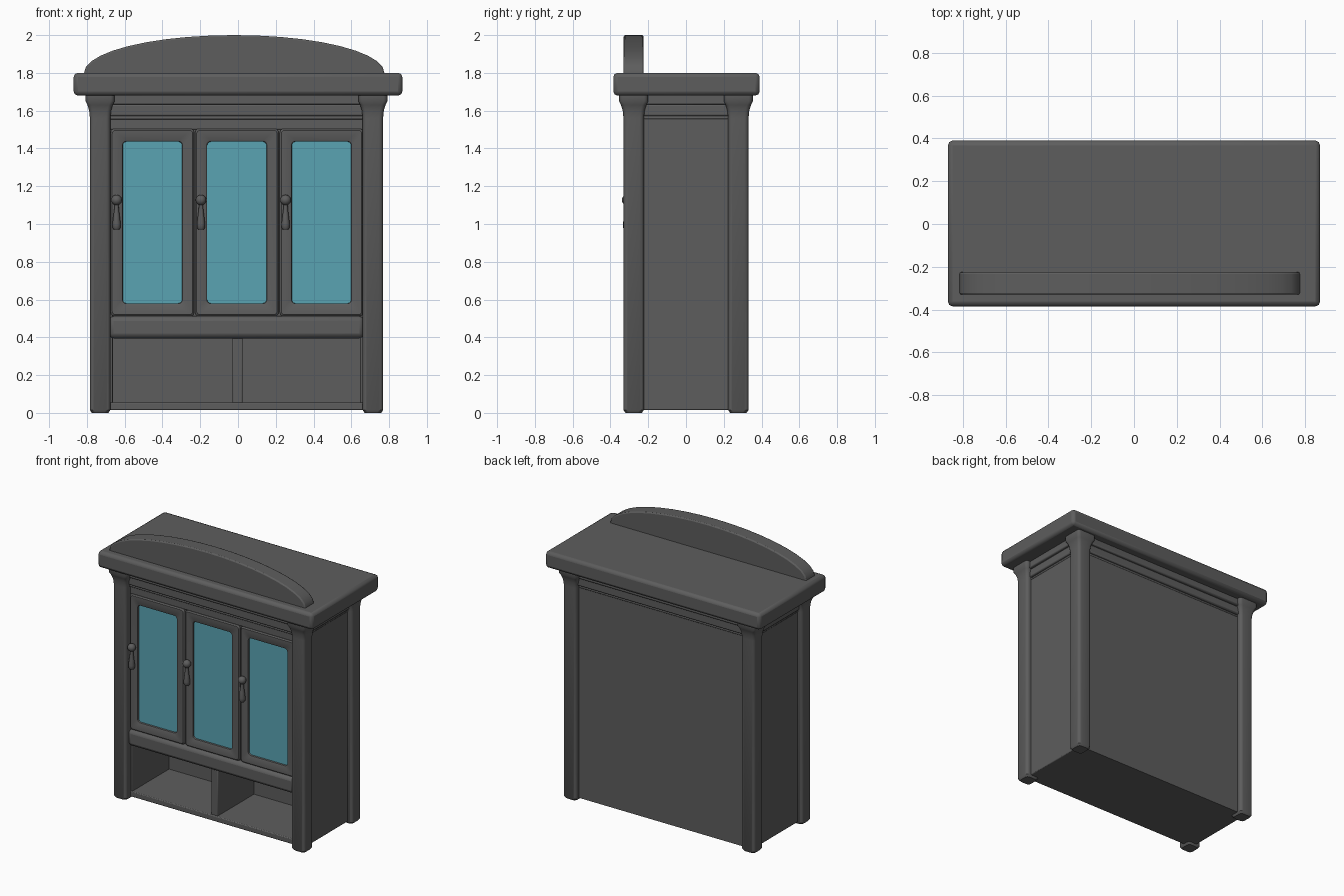
import bpy, bmesh
from math import sin, cos, pi, sqrt, radians

default = bpy.data.objects.get("Cube")
if default:
    bpy.data.objects.remove(default, do_unlink=True)

CX = -0.008  # centre line of the cabinet body


def material(name, rgb):
    m = bpy.data.materials.new(name)
    m.use_nodes = True
    m.diffuse_color = (*rgb, 1)
    m.node_tree.nodes["Principled BSDF"].inputs["Base Color"].default_value = (*rgb, 1)
    return m


GREY = material("dark grey", (0.11, 0.11, 0.11))
GLASS = material("teal glass", (0.1, 0.37, 0.45))


def finish(bm, name, bevel=0, segments=2):
    bmesh.ops.recalc_face_normals(bm, faces=bm.faces)
    mesh = bpy.data.meshes.new(name)
    bm.to_mesh(mesh)
    bm.free()
    obj = bpy.data.objects.new(name, mesh)
    bpy.context.collection.objects.link(obj)
    mesh.materials.append(GREY)
    mesh.materials.append(GLASS)
    bpy.ops.object.select_all(action="DESELECT")
    obj.select_set(True)
    bpy.context.view_layer.objects.active = obj
    if bevel:
        mod = obj.modifiers.new("rounded edges", "BEVEL")
        mod.width, mod.segments = bevel, segments
        mod.limit_method, mod.angle_limit = "ANGLE", radians(40)
    bpy.ops.object.shade_smooth_by_angle(angle=radians(35))
    return obj


def box(name, x, y, z, bevel=0.006):
    bm = bmesh.new()
    bmesh.ops.create_cube(bm, size=1)
    for v in bm.verts:
        v.co = [a + (c + 0.5) * (b - a) for c, (a, b) in zip(v.co, (x, y, z))]
    return finish(bm, name, bevel)


def loft(name, rings, glass_cap=False, bevel=0):
    """Skin a list of equal rings and close both ends."""
    bm = bmesh.new()
    loops = [[bm.verts.new(p) for p in ring] for ring in rings]
    n = len(loops[0])
    for a, b in zip(loops, loops[1:]):
        for i in range(n):
            j = (i + 1) % n
            bm.faces.new((a[i], a[j], b[j], b[i]))
    bm.faces.new(loops[0])
    cap = bm.faces.new(loops[-1])
    cap.material_index = 1 if glass_cap else 0
    return finish(bm, name, bevel)


def rounded_rect(u, v, hu, hv, r, steps=4):
    pts = []
    for k, (su, sv) in enumerate(((1, 1), (-1, 1), (-1, -1), (1, -1))):
        for s in range(steps + 1):
            t = (k + s / steps) * pi / 2
            pts.append((u + su * (hu - r) + r * cos(t), v + sv * (hv - r) + r * sin(t)))
    return pts


# Top slab
box("top_slab", (-0.87, 0.87), (-0.385, 0.39), (1.68, 1.80), 0.022)

# Arched crest on the front of the top
arch = [(-0.815, 1.79)]
for i in range(21):
    t = pi * (1 - i / 20)
    arch.append((-0.02 + 0.795 * cos(t), 1.80 + 0.2 * sin(t)))
arch.append((0.775, 1.79))
loft("arched_crest", [[(x, y, z) for x, z in arch] for y in (-0.33, -0.225)], bevel=0.008)

# Corner posts with flared capitals
post_profile = ((0, 0.044), (0.015, 0.054), (1.56, 0.054), (1.60, 0.058),
                (1.63, 0.067), (1.65, 0.077), (1.685, 0.077))
for side, sx in (("left", 1), ("right", -1)):
    for end, sy in (("front", -1), ("back", 1)):
        rings = [[(x, y, z) for x, y in
                  rounded_rect(CX + sx * 0.722, sy * 0.277, h, h, 0.022)]
                 for z, h in post_profile]
        loft(f"{end}_{side}_post", rings)

    # Side panels
    inner, outer = CX + sx * 0.655, CX + sx * 0.74
    box(f"{side}_side_panel", sorted((inner, outer)), (-0.275, 0.295), (0.015, 1.56))

# Cabinet carcass
span = (CX - 0.70, CX + 0.70)
box("back_panel", span, (0.15, 0.295), (0.015, 1.56), 0)
box("bottom_board", span, (-0.28, 0.29), (0.015, 0.055))
box("upper_cabinet", span, (-0.265, 0.28), (0.41, 1.56), 0)
box("shelf_rail", (CX - 0.675, CX + 0.675), (-0.305, 0.2), (0.395, 0.512), 0.025)
box("cubby_divider", (-0.03, 0.025), (-0.27, 0.17), (0.05, 0.41))
box("frieze", (CX - 0.675, CX + 0.675), (-0.28, 0), (1.50, 1.56))

# Stepped cornice under the slab
for i, (z0, z1, grow) in enumerate(((1.553, 1.572, 0.008), (1.572, 1.632, 0.018),
                                    (1.632, 1.685, 0.032))):
    box(f"cornice_step_{i + 1}", (CX - 0.735 - grow, CX + 0.735 + grow),
        (-0.282 - grow, 0.29 + grow), (z0, z1), 0.008)

# Three glazed doors, each with a knob and drop pull
for name, x in (("right", -0.453), ("middle", -0.006), ("left", 0.442)):
    rings = []
    for y, hx, hz, r in ((-0.255, 0.221, 0.496, 0.02), (-0.283, 0.221, 0.496, 0.02),
                         (-0.291, 0.213, 0.488, 0.018), (-0.291, 0.165, 0.436, 0.024),
                         (-0.287, 0.159, 0.430, 0.022), (-0.275, 0.157, 0.428, 0.02)):
        rings.append([(u, y, v) for u, v in rounded_rect(x, 1.008, hx, hz, r)])
    loft(f"{name}_door", rings, glass_cap=True)

    hx, hy = x - 0.19, -0.312
    bm = bmesh.new()
    bmesh.ops.create_uvsphere(bm, u_segments=16, v_segments=10, radius=0.028)
    bmesh.ops.translate(bm, vec=(hx, hy, 1.127), verts=bm.verts)
    finish(bm, f"{name}_knob")
    pull = ((0.97, 0.014), (0.98, 0.021), (1.0, 0.022), (1.04, 0.017), (1.08, 0.012), (1.11, 0.011))
    loft(f"{name}_drop_pull",
         [[(hx + r * cos(k * pi / 6), hy + r * sin(k * pi / 6), z) for k in range(12)]
          for z, r in pull])
